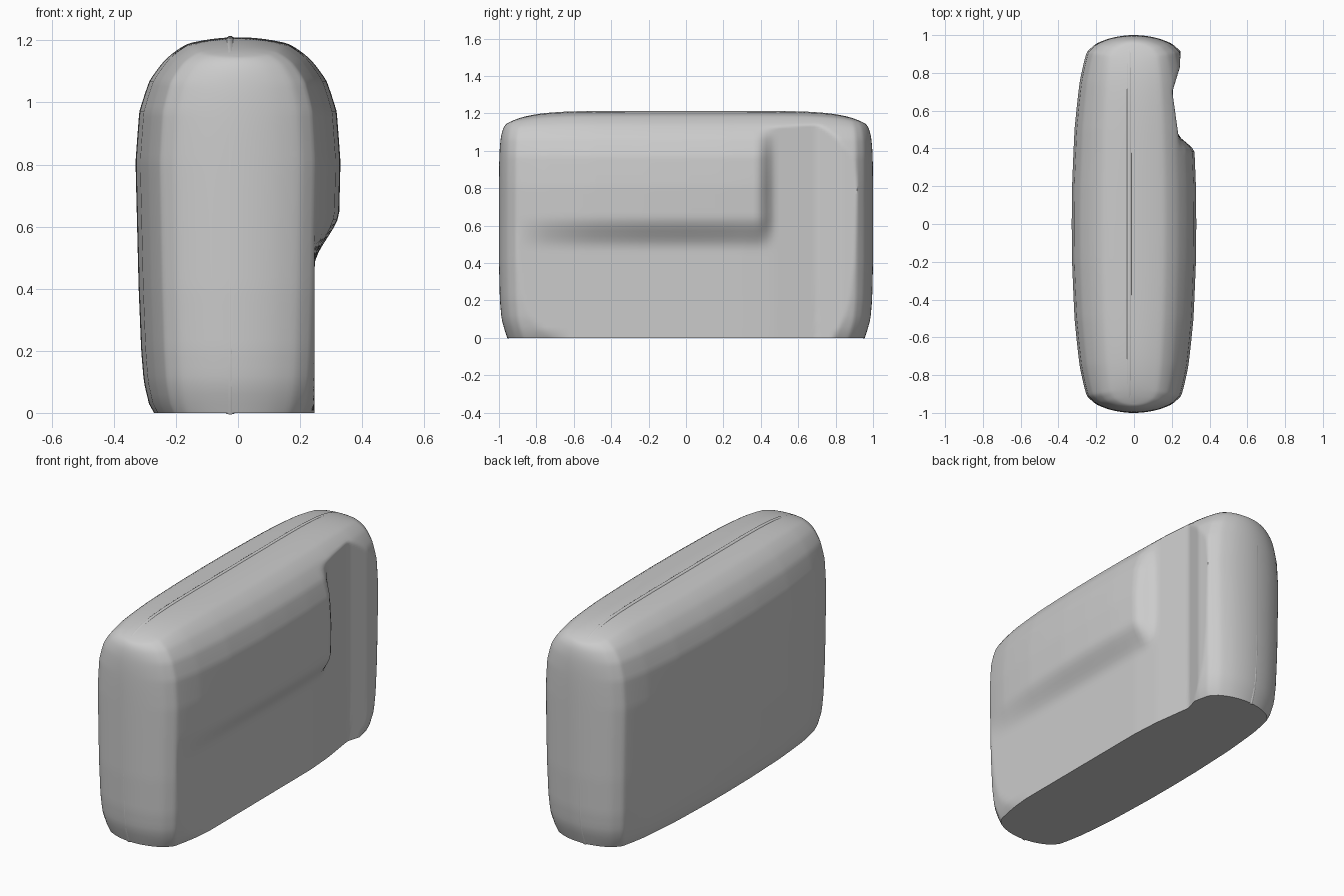
import bpy, bmesh
from math import sin, pi, sqrt

if "Cube" in bpy.data.objects:
    bpy.data.objects.remove(bpy.data.objects["Cube"])

H = 1.21          # height
NU, NV = 120, 64  # grid along length and height


def lerp_table(t, table):
    """Piecewise linear lookup."""
    if t <= table[0][0]:
        return table[0][1]
    for (a, fa), (b, fb) in zip(table, table[1:]):
        if t <= b:
            return fa + (fb - fa) * (t - a) / (b - a)
    return table[-1][1]


def smooth(t, a, b):
    t = max(0.0, min(1.0, (t - a) / (b - a)))
    return t * t * (3 - 2 * t)


def root_table(pairs):
    return [(sqrt(d), f) for d, f in pairs]


# half thickness against distance from the ends / from the top
END = root_table([(0, 0), (.015, .12), (.045, .20), (.09, .25), (.25, .288),
                  (.5, .315), (.8, .328), (1, .33)])
TOP = root_table([(0, 0), (.02, .16), (.07, .232), (.14, .285), (.24, .318),
                  (.4, .33), (1.3, .33)])
LOW = [(0, .82), (.03, .87), (.1, .92), (.2, .945), (.4, .97), (.8, 1)]
FOOT = [(0, .955), (.05, .972), (.1, .986), (.2, .995), (.4, 1)]
CAP = [(-1, .247), (.3, .246), (.47, .235), (.7, .203), (.83, .243), (1, .25)]


def outline(u, v):
    """Map the unit grid onto the rounded side outline."""
    c = .05 * abs(u) ** 6 * v ** 14
    z = H * v * (1 - c)
    return u * (1 - c) * lerp_table(z, FOOT), z


def half_width(u, v, y, z, side):
    w = lerp_table(sqrt(max(0, 1 - abs(u))), END) / .33
    w *= lerp_table(sqrt(max(0, H * (1 - v))), TOP) * lerp_table(z, LOW)
    if side > 0:  # L-shaped recess where the seat presses in
        m = 1 - (1 - smooth(-z, -.65, -.47)) * (1 - smooth(y, .38, .48))
        w += (min(w, lerp_table(y, CAP)) - w) * m
    return w


# padded armrest body: two pillowed sides welded along the middle seam
bm = bmesh.new()
rims = []
for side in (-1, 1):
    grid = []
    for j in range(NV + 1):
        v = sin(pi / 2 * j / NV)
        row = []
        for i in range(NU + 1):
            u = sin(pi / 2 * (2 * i / NU - 1))
            y, z = outline(u, v)
            row.append(bm.verts.new((side * half_width(u, v, y, z, side), y, z)))
        grid.append(row)
    for j in range(NV):
        for i in range(NU):
            bm.faces.new((grid[j][i], grid[j][i + 1],
                          grid[j + 1][i + 1], grid[j + 1][i]))
    rims.append(grid[0])
# flat underside
for i in range(NU):
    bm.faces.new((rims[0][i], rims[0][i + 1], rims[1][i + 1], rims[1][i]))
bmesh.ops.remove_doubles(bm, verts=bm.verts, dist=.0002)
bmesh.ops.recalc_face_normals(bm, faces=bm.faces)
mesh = bpy.data.meshes.new("armrest_body")
bm.to_mesh(mesh)
bm.free()
body = bpy.data.objects.new("armrest_body", mesh)
bpy.context.collection.objects.link(body)
bpy.context.view_layer.objects.active = body
body.select_set(True)
bpy.ops.object.shade_smooth_by_angle(angle=pi / 4)

# thin seam piping, mostly sunk into the padding
path = [(-1, k / 30) for k in range(30)]
path += [(k / 40 - 1, 1) for k in range(81)]
path += [(1, 1 - k / 30) for k in range(1, 31)]
curve = bpy.data.curves.new("seam_piping", 'CURVE')
curve.dimensions = '3D'
curve.bevel_depth = .015
curve.bevel_resolution = 3
spline = curve.splines.new('POLY')
spline.points.add(len(path) - 1)
for p, (u, v) in zip(spline.points, path):
    y, z = outline(u, v)
    p.co = (-.025, y * .985, z * .9915, 1)
piping = bpy.data.objects.new("seam_piping", curve)
bpy.context.collection.objects.link(piping)
